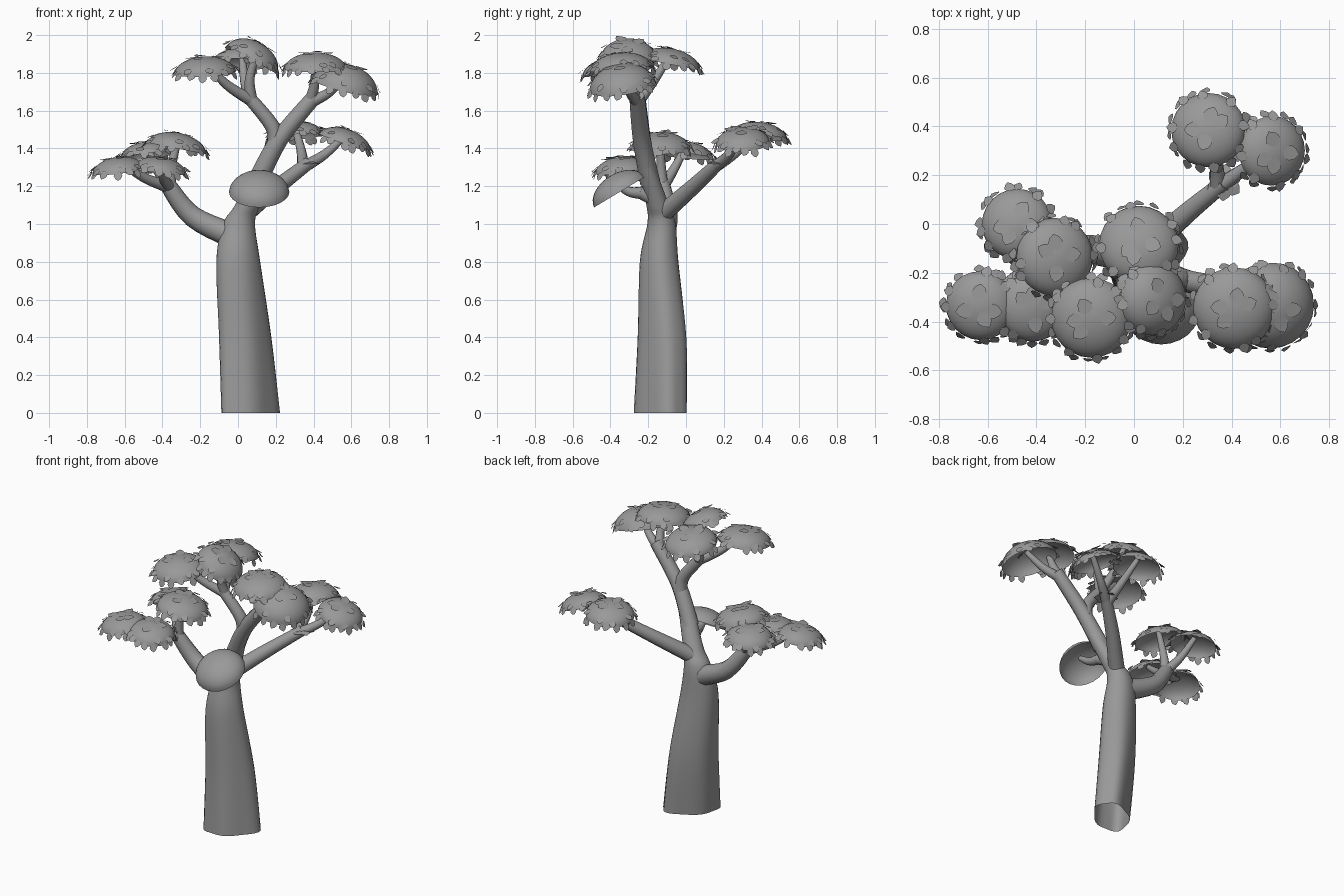
import bpy, bmesh, math, random
from mathutils import Vector, Matrix

if "Cube" in bpy.data.objects:
    bpy.data.objects.remove(bpy.data.objects["Cube"])

random.seed(4)
UP = Vector((0, 0, 1))
grey = bpy.data.materials.new("dark_grey")
grey.diffuse_color = (.32, .32, .32, 1)
grey.use_nodes = True
grey.node_tree.nodes["Principled BSDF"].inputs["Base Color"].default_value = grey.diffuse_color


def finish(bm, name):
    bmesh.ops.recalc_face_normals(bm, faces=bm.faces)
    me = bpy.data.meshes.new(name)
    bm.to_mesh(me)
    bm.free()
    me.materials.append(grey)
    ob = bpy.data.objects.new(name, me)
    bpy.context.collection.objects.link(ob)
    bpy.context.view_layer.objects.active = ob
    ob.select_set(True)
    bpy.ops.object.shade_smooth_by_angle(angle=math.radians(50))
    ob.select_set(False)


def spline(pts, steps=5):
    # Catmull-Rom through points of any dimension
    out, last = [], len(pts) - 1
    for i in range(last):
        a, b, c, d = (Vector(pts[max(0, min(last, i + j))]) for j in range(-1, 3))
        for s in range(steps):
            t = s / steps
            out.append(b + t / 2 * (c - a + t * (2 * a - 5 * b + 4 * c - d + t * (3 * b - a - 3 * c + d))))
    return out + [Vector(pts[last])]


def skin(bm, rings):
    # tube left open at both ends, which are buried or stand on the ground
    loops = [[bm.verts.new(p) for p in r] for r in rings]
    n = len(loops[0])
    for a, b in zip(loops, loops[1:]):
        for i in range(n):
            bm.faces.new((a[i], a[i - 1], b[i - 1], b[i]))
    return loops


def branch(name, pts, r0, r1, sides=12):
    path = spline(pts)
    rings, side, last = [], Vector((0, 1, 0.1)), len(path) - 1
    for i, p in enumerate(path):
        t = (path[min(i + 1, last)] - path[max(i - 1, 0)]).normalized()
        side = (side - t * side.dot(t)).normalized()
        r = r0 + (r1 - r0) * i / last
        rings.append([p + Matrix.Rotation(k * math.tau / sides, 3, t) @ side * r for k in range(sides)])
    bm = bmesh.new()
    for loop in skin(bm, rings)[::last]:
        bm.faces.new(loop)
    finish(bm, name)


def leaf(bm, pos, direction, normal, size):
    # broad pointed oval, folded slightly along its middle
    d = direction.normalized()
    s = normal.cross(d).normalized()
    n = d.cross(s)
    half = [(.15, .32), (.45, .46), (.78, .3)]
    outline = [(0, 0)] + half + [(1, 0)] + [(a, -b) for a, b in reversed(half)]
    bm.faces.new([bm.verts.new(pos + size * (d * a + s * b - n * abs(b) * .15)) for a, b in outline])


def canopy(name, centre, up, r, fullness, leaves=True):
    # open dome with leaves on the rim and the crown
    tmax, segs, rows, h = math.radians(86), 24, 8, r * fullness
    edge, low = math.sin(tmax), math.cos(tmax)

    def surf(t, a):
        q = r * math.sin(t) / edge
        return Vector((q * math.cos(a), q * math.sin(a), h * (math.cos(t) - low) / (1 - low)))

    bm = bmesh.new()
    prev = [bm.verts.new(surf(0, 0))] * segs
    for j in range(1, rows + 1):
        ring = [bm.verts.new(surf(tmax * j / rows, i * math.tau / segs)) for i in range(segs)]
        for i in range(segs):
            quad = (ring[i - 1], ring[i], prev[i], prev[i - 1])
            bm.faces.new(quad[:3] if j == 1 else quad)
        prev = ring
    if leaves:
        for count, near, far, size, lift in ((15, .78, .95, .05, .25), (8, .6, .75, .05, .3), (4, .1, .16, .07, .12)):
            for i in range(count):
                t, a = tmax * random.uniform(near, far), (i + random.uniform(-.35, .35)) * math.tau / count
                p = surf(t, a)
                n = Vector((p.x / r ** 2, p.y / r ** 2, max(p.z, .01) / h ** 2)).normalized()
                out = (surf(t + .05, a) - surf(t - .05, a)).normalized()
                turn = n.cross(out) * random.uniform(-.5, .5)
                leaf(bm, p + n * .005, out + turn + n * random.uniform(0, lift), n, size)
    bm.transform(Matrix.Translation(centre) @ UP.rotation_difference(up).to_matrix().to_4x4())
    finish(bm, name)


def limb(name, pts, r0, r1):
    branch(name + "_limb", pts, r0, r1)
    return Vector(pts[-1]), Vector(pts[-2])


def fork(name, base, x, y, z, tilt_x=0, tilt_y=0, r=.15, fullness=.52, leaves=True):
    # twig from the limb's end into a canopy; the canopy leans by the tilt
    tip, before = base
    up = Vector((tilt_x, tilt_y, 1)).normalized()
    c = Vector((x, y, z))
    start = tip.lerp(before, .15)
    mid = start.lerp(c, .5) + (tip - before).normalized() * .015
    branch(name + "_twig", [start, mid, c + up * r * .42], .034, .016)
    canopy(name + "_canopy", c, up, r, fullness, leaves)


# Fluted trunk, widest along one diagonal at the base: x, y, height, half width, half depth
bm = bmesh.new()
rings = []
for x, y, z, rx, ry in spline([(.065, -.142, 0, .153, .14), (.035, -.13, .4, .138, .128),
                               (0, -.143, .8, .116, .102), (.005, -.13, 1, .085, .075),
                               (.05, -.15, 1.1, .066, .06), (.14, -.21, 1.3, .053, .046)], 7):
    ring = []
    low = max(0, 1 - z / 1.1)
    for i in range(32):
        a = i * math.tau / 32
        f = 1 + .05 * low * math.cos(5 * a + 1 - z)
        ring.append((x + rx * f * math.cos(a), y + ry * f * math.sin(a + .48 * low), z))
    rings.append(ring)
skin(bm, rings)
finish(bm, "trunk")

# Right limb with two canopies
base = limb("right", [(.1, -.19, 1.22), (.22, -.235, 1.45), (.41, -.26, 1.68)], .054, .04)
fork("right_inner", base, .41, -.345, 1.82, 0, -.1, .168)
fork("right_outer", base, .565, -.335, 1.725, .25, -.15, .178, .68)

# Centre limb with three canopies
base = limb("centre", [(.2, -.225, 1.42), (.18, -.235, 1.52), (.05, -.25, 1.68)], .044, .034)
fork("centre_left", base, -.175, -.385, 1.8, -.05, -.12, .165)
fork("centre_front", base, .075, -.305, 1.87, .58, 0, .152, .65)
fork("centre_back", base, .02, -.085, 1.845, 0, .2, .163)

# Left limb with four canopies
base = limb("left", [(-.01, -.13, .93), (-.24, -.1, 1.04), (-.38, -.13, 1.22)], .07, .042)
fork("left_outer", base, -.63, -.335, 1.28, -.12, -.1, .142)
fork("left_front", base, -.415, -.34, 1.28, .12, -.1, .143)
fork("left_back", base, -.48, 0, 1.36, -.1, .1, .145)
fork("left_top", base, -.325, -.135, 1.4, .2, 0, .16)

# Back limb with two canopies and loose leaves at its fork
base = limb("back", [(.03, -.13, 1.05), (.2, .03, 1.19), (.37, .17, 1.32)], .052, .034)
fork("back_inner", base, .305, .385, 1.46, -.1, .1, .153)
fork("back_outer", base, .565, .3, 1.43, .35, -.05, .143)
bm = bmesh.new()
for i in range(6):
    a = i * math.tau / 6 - .6
    leaf(bm, base[0] + UP * .02, Vector((math.cos(a), math.sin(a), -.3)), UP, .08)
finish(bm, "fork_leaves")

# Short front branch with a bare canopy
base = limb("front", [(.07, -.17, 1.13), (.09, -.25, 1.17)], .036, .032)
fork("front", base, .112, -.35, 1.17, 0, -.6, .16, .62, False)
